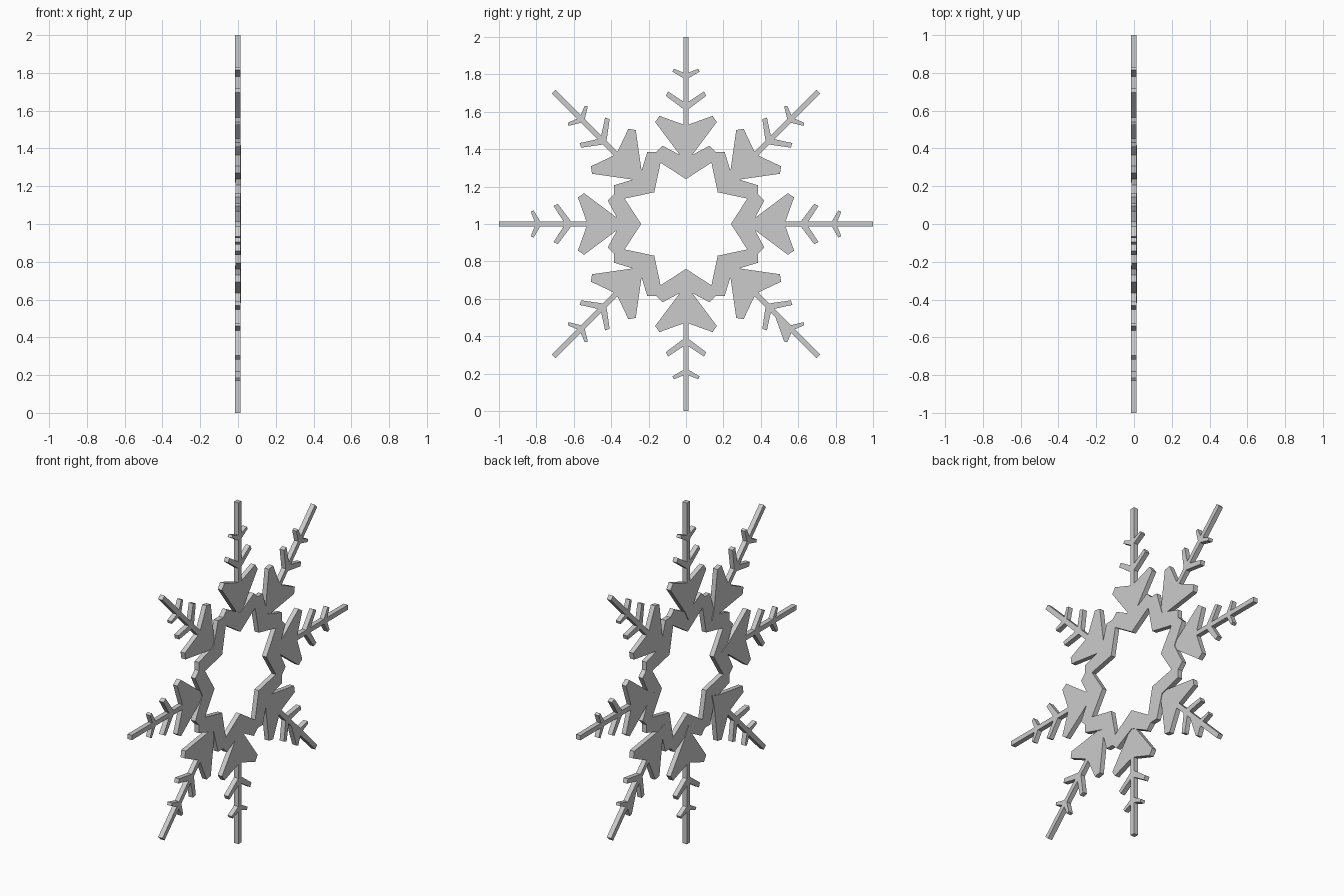
import bpy, bmesh
from math import sin, cos, pi

if "Cube" in bpy.data.objects:
    bpy.data.objects.remove(bpy.data.objects["Cube"])

CENTRE_Z = 1.0


def plate(name, outline, x0, x1, angle=0.0):
    """Flat plate from a (side, radius) outline, turned about the x axis."""
    bm = bmesh.new()
    verts = [bm.verts.new((x0,
                           t * cos(angle) + r * sin(angle),
                           CENTRE_Z + r * cos(angle) - t * sin(angle)))
             for t, r in outline]
    face = bm.faces.new(verts)
    ext = bmesh.ops.extrude_face_region(bm, geom=[face])
    top = [v for v in ext["geom"] if isinstance(v, bmesh.types.BMVert)]
    bmesh.ops.translate(bm, verts=top, vec=(x1 - x0, 0, 0))
    bmesh.ops.recalc_face_normals(bm, faces=bm.faces)
    mesh = bpy.data.meshes.new(name)
    bm.to_mesh(mesh)
    bm.free()
    obj = bpy.data.objects.new(name, mesh)
    bpy.context.collection.objects.link(obj)
    return obj


# half outline of one arm: leaf base, leaf tip, large barb, small barb, stem tip
def half_arm(small_barb_base=0.78):
    return [(0.03, 0.365), (0.165, 0.545), (0.142, 0.578), (0.014, 0.532),
            (0.014, 0.615), (0.108, 0.685), (0.096, 0.708), (0.014, 0.655),
            (0.014, small_barb_base), (0.073, 0.815), (0.065, 0.83),
            (0.014, 0.81), (0.014, 1.0)]


# eight radiating arms; one has a bent barb on its right side
for i in range(8):
    right = half_arm(0.69 if i == 3 else 0.78)
    left = [(-t, r) for t, r in reversed(half_arm())]
    plate(f"arm_{i + 1}", [(0, 0.31)] + right + left, -0.016, 0.012, i * pi / 4)

# zigzag ring, one blunt-cornered chevron per arm
for i in range(8):
    m = pi / 8
    s, c = sin(m), cos(m)
    chevron = [(0, 0.24), (0.355 * s, 0.355 * c), (0.416 * s, 0.416 * c),
               (0.125, 0.418), (0, 0.352),
               (-0.125, 0.418), (-0.416 * s, 0.416 * c), (-0.355 * s, 0.355 * c)]
    plate(f"ring_chevron_{i + 1}", chevron, -0.012, 0.016, i * pi / 4)
